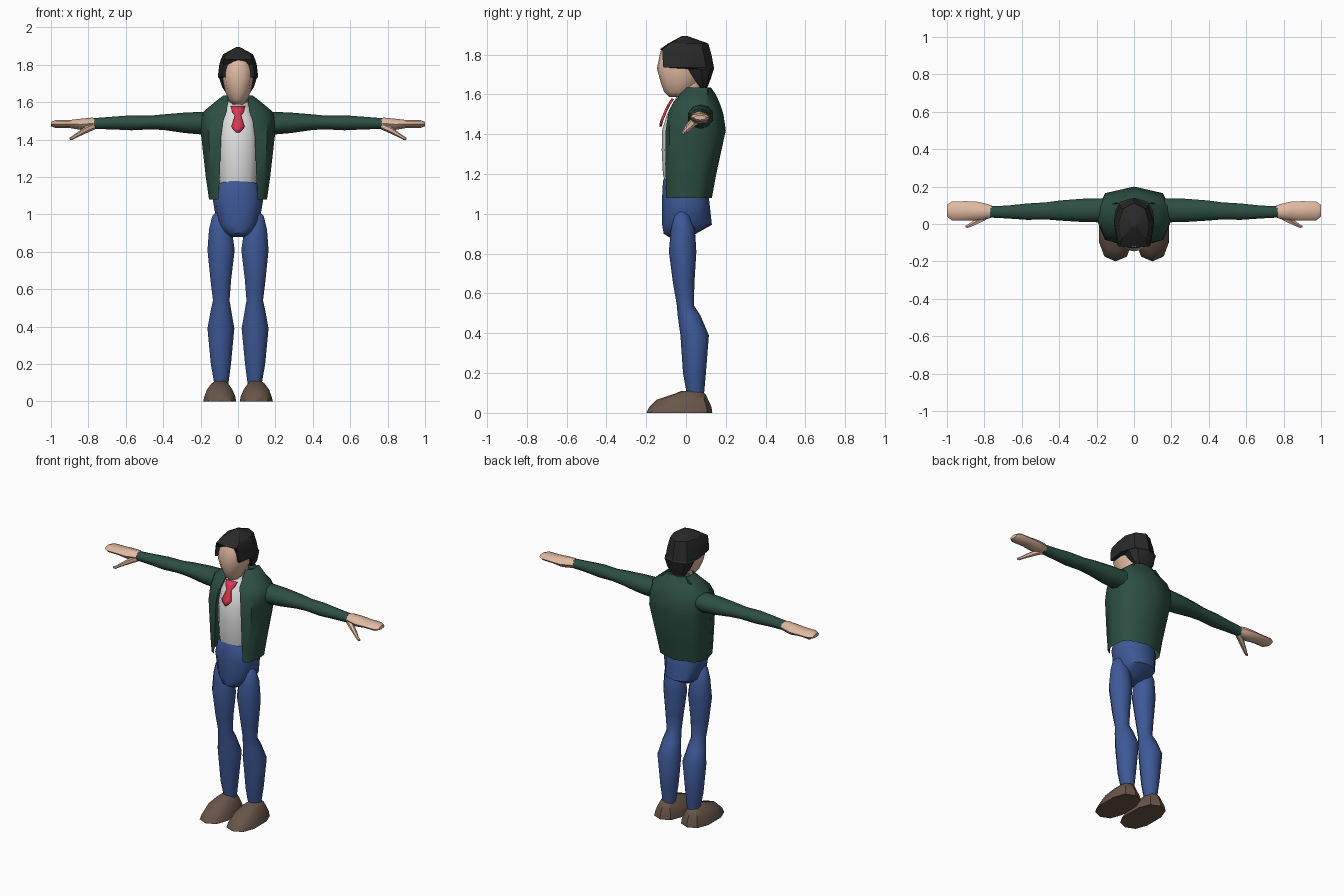
import bpy, bmesh, math

def material(name, rgb):
    m = bpy.data.materials.new(name)
    m.diffuse_color = (*rgb, 1)
    return m

SKIN = material("skin", (0.75, 0.49, 0.36))
HAIR = material("black_hair", (0.022, 0.022, 0.022))
GREEN = material("green_cloth", (0.026, 0.078, 0.056))
BLUE = material("blue_cloth", (0.048, 0.1, 0.31))
WHITE = material("white_cloth", (0.75, 0.75, 0.75))
RED = material("red_cloth", (0.75, 0.04, 0.085))
BROWN = material("brown_leather", (0.14, 0.092, 0.066))

def loft(name, mat, rings, closed=True, caps=True, angle=45):
    """Skin a list of equal-length point rings into one object."""
    bm = bmesh.new()
    vs = [[bm.verts.new(p) for p in r] for r in rings]
    n = len(vs[0])
    for a, b in zip(vs, vs[1:]):
        for i in range(n if closed else n - 1):
            j = (i + 1) % n
            bm.faces.new((a[i], a[j], b[j], b[i]))
    if caps:
        bm.faces.new(vs[0])
        bm.faces.new(vs[-1])
    bmesh.ops.recalc_face_normals(bm, faces=bm.faces)
    me = bpy.data.meshes.new(name)
    bm.to_mesh(me)
    bm.free()
    me.materials.append(mat)
    ob = bpy.data.objects.new(name, me)
    bpy.context.collection.objects.link(ob)
    bpy.ops.object.select_all(action='DESELECT')
    ob.select_set(True)
    bpy.context.view_layer.objects.active = ob
    bpy.ops.object.shade_smooth_by_angle(angle=math.radians(angle))
    return ob

def oval(a0, a1, b0, b1, n=10, p=1.0):
    """Rounded outline filling a box in two axes; p below 1 is squarer."""
    pts = []
    for i in range(n):
        t = 2 * math.pi * i / n - math.pi / 2
        c, s = math.cos(t), math.sin(t)
        c = math.copysign(abs(c) ** p, c)
        s = math.copysign(abs(s) ** p, s)
        pts.append(((a0 + a1) / 2 + c * (a1 - a0) / 2,
                    (b0 + b1) / 2 + s * (b1 - b0) / 2))
    return pts

def z_rings(secs, side=1, **k):
    return [[(side * x, y, z) for x, y in oval(*box, **k)] for z, *box in secs]

def x_rings(secs, side=1, **k):
    return [[(side * x, y, z) for y, z in oval(*box, **k)] for x, *box in secs]

def mirrored(half):
    """Half outline from front centre to back centre, completed on the other side."""
    return half + [(-x, y, z) for x, y, z in reversed(half) if abs(x) > 1e-6]

for side, tag in ((-1, "right"), (1, "left")):
    # trouser leg: z, x range, y range
    loft(tag + "_leg", BLUE, z_rings([
        (0.09, .05, .128, .005, .09), (0.2, .035, .148, -.015, .1),
        (0.39, .016, .167, -.028, .115), (0.49, .034, .148, -.042, .072),
        (0.54, .043, .136, -.046, .04), (0.65, .034, .15, -.065, .042),
        (0.81, .014, .167, -.086, .052), (0.92, .03, .158, -.076, .045),
        (0.99, .06, .14, -.06, .02), (1.01, .085, .12, -.04, 0)], side))
    # shoe
    loft(tag + "_shoe", BROWN, z_rings([
        (0, .006, .19, -.2, .132), (0.03, .012, .182, -.185, .128),
        (0.065, .028, .168, -.15, .112), (0.095, .05, .145, -.06, .098),
        (0.11, .07, .125, -.025, .075)], side, p=.8), angle=40)
    # sleeve: x, y range, z range
    loft(tag + "_sleeve", GREEN, x_rings([
        (.13, .01, .14, 1.44, 1.55), (.2, .006, .14, 1.428, 1.548),
        (.28, .008, .138, 1.435, 1.545), (.4, .016, .128, 1.452, 1.535),
        (.47, .022, .118, 1.455, 1.528), (.57, .02, .112, 1.45, 1.53),
        (.68, .028, .1, 1.455, 1.522), (.77, .033, .097, 1.457, 1.515)], side))
    # hand and thumb
    loft(tag + "_hand", SKIN, x_rings([
        (.74, .042, .09, 1.465, 1.508), (.78, .028, .106, 1.456, 1.518),
        (.84, .02, .12, 1.452, 1.512), (.9, .02, .122, 1.462, 1.505),
        (.975, .02, .12, 1.462, 1.505), (1.0, .04, .102, 1.472, 1.495)], side, n=8))
    loft(tag + "_thumb", SKIN, x_rings([
        (.765, .035, .075, 1.455, 1.495), (.81, .01, .055, 1.435, 1.475),
        (.86, -.012, .02, 1.412, 1.438), (.888, -.022, -.002, 1.397, 1.418),
        (.9, -.02, -.008, 1.4, 1.412)], side, n=6))

# trouser seat
loft("trouser_seat", BLUE, z_rings([
    (.88, -.035, .035, -.08, 0), (.9, -.07, .07, -.112, .05),
    (.945, -.112, .112, -.12, .13), (1.08, -.135, .135, -.12, .115),
    (1.16, -.112, .112, -.116, .1), (1.19, -.07, .07, -.108, .08)], n=12, p=.85))

# shirt body
loft("shirt", WHITE, z_rings([
    (1.13, -.095, .095, -.1, .1), (1.2, -.108, .108, -.116, .12),
    (1.32, -.115, .115, -.122, .14), (1.42, -.115, .115, -.12, .15),
    (1.5, -.105, .105, -.095, .14), (1.56, -.08, .08, -.064, .12),
    (1.59, -.06, .06, -.045, .09)], n=12, p=.85))

# open jacket: z, half width, front y, back y, half gap at the front
jacket = []
for z, w, yf, yb, gap in [
        (1.08, .155, -.1, .13, .105), (1.2, .172, -.102, .152, .098),
        (1.42, .197, -.102, .2, .09), (1.5, .2, -.09, .188, .078),
        (1.55, .185, -.07, .172, .06), (1.6, .125, -.03, .15, .055),
        (1.635, .08, .005, .125, .05)]:
    mid = (yf + yb) / 2
    half = [(gap, yf, z), (gap + .62 * (w - gap), yf + .018, z), (w, mid - .03, z),
            (.96 * w, mid + .045, z), (.78 * w, yb - .035, z), (0, yb, z)]
    jacket.append(mirrored(half))
loft("jacket", GREEN, jacket, closed=False, caps=False, angle=50)
# jacket yoke behind the neck
loft("jacket_yoke", GREEN, z_rings([
    (1.58, -.12, .12, .03, .15), (1.632, -.08, .08, .03, .124)], n=12))

# neck and tilted collar
loft("neck", SKIN, z_rings([
    (1.54, -.05, .05, -.045, .08), (1.66, -.05, .05, -.04, .08)]))
collar = z_rings([(1.565, -.07, .07, -.06, .095), (1.61, -.062, .062, -.045, .09)], n=12)
collar[1] = [(x, y, z + .3 * (y - .01)) for x, y, z in collar[1]]
loft("collar", WHITE, collar, caps=False)

# necktie: z, half width, y
tie = [[(-w, y, z), (0, y - .006, z), (w, y, z)] for z, w, y in [
    (1.578, .04, -.064), (1.55, .032, -.082), (1.527, .016, -.094),
    (1.47, .034, -.118), (1.455, .026, -.122), (1.438, .008, -.125)]]
tie_ob = loft("necktie", RED, tie, closed=False, caps=False)
thick = tie_ob.modifiers.new("thickness", 'SOLIDIFY')
thick.thickness = .008
thick.offset = 0

# head: z, half width, front y, back y
head = []
for z, w, yf, yb in [(1.588, .028, -.085, .0), (1.612, .05, -.11, .04),
                     (1.66, .07, -.127, .07), (1.73, .083, -.146, .1),
                     (1.80, .08, -.132, .1), (1.835, .05, -.122, .08)]:
    mid = (yf + yb) / 2
    head.append(mirrored([(0, yf, z), (.4 * w, yf + .006, z), (.8 * w, yf + .03, z),
                          (w, mid, z), (.7 * w, yb - .025, z), (0, yb, z)]))
loft("head", SKIN, head, angle=50)

# hair: z, half width, front y, back y, recess of the front centre
hair = []
for z, w, yf, yb, dip in [(1.628, .05, .075, .105, 0), (1.68, .085, .035, .125, 0),
                          (1.728, .1, .005, .14, 0), (1.736, .108, -.12, .14, .05),
                          (1.80, .1, -.125, .128, .04), (1.828, .092, -.125, .12, -.004),
                          (1.856, .08, -.085, .112, -.005), (1.894, .012, -.02, .005, 0)]:
    mid = (yf + yb) / 2
    hair.append(mirrored([(0, yf + dip, z), (.82 * w, yf + .006, z), (w, mid, z),
                          (.72 * w, yb - (yb - yf) * .15, z), (0, yb, z)]))
loft("hair", HAIR, hair, angle=25)
